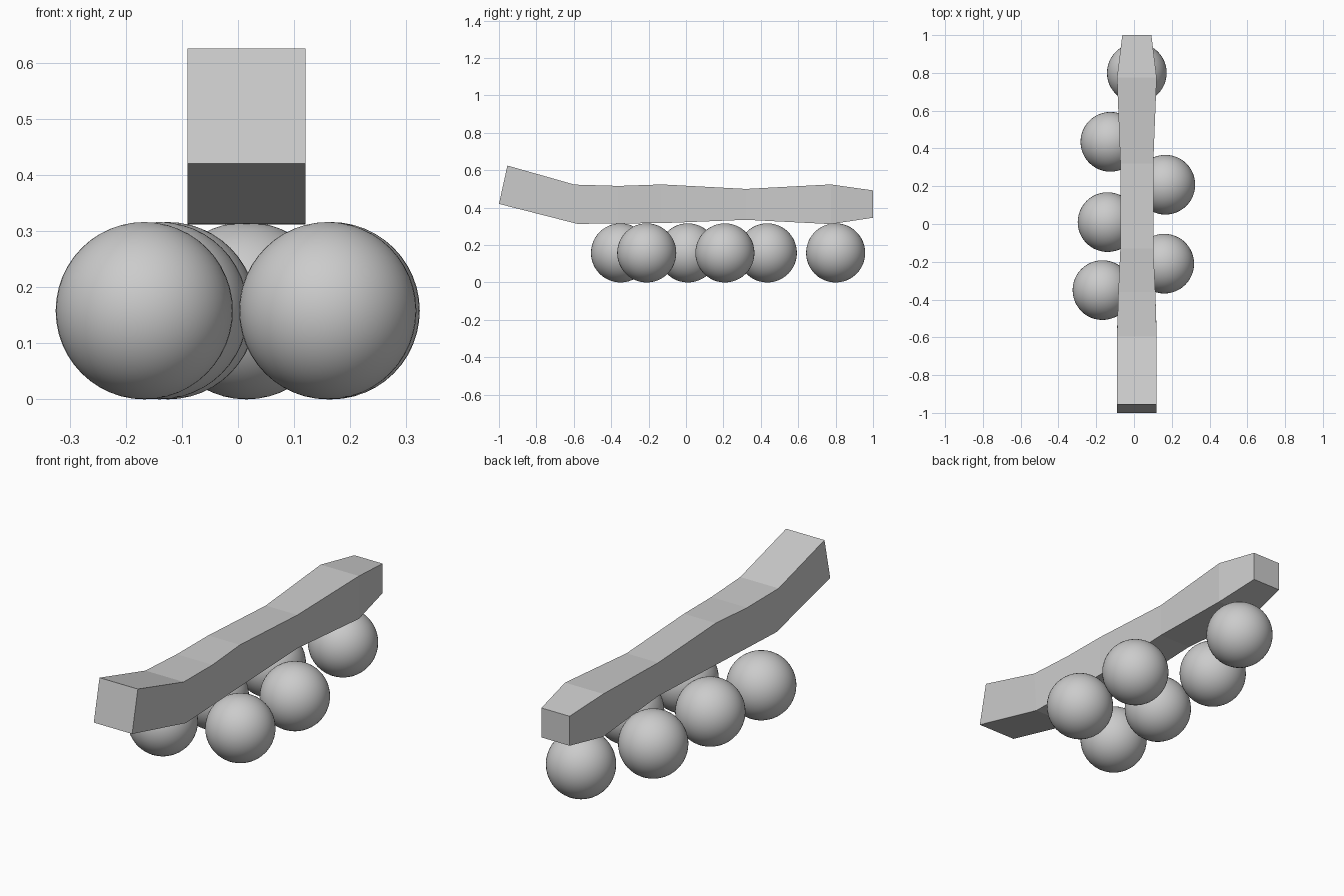
import bpy, bmesh

if "Cube" in bpy.data.objects:
    bpy.data.objects.remove(bpy.data.objects["Cube"])

# Carved board: cross-sections (y bottom, z bottom, y top, z top, half width)
CX = 0.015
sections = [
    (-1.0, 0.42, -0.955, 0.625, 0.105),
    (-0.58, 0.313, -0.596, 0.523, 0.105),
    (-0.36, 0.316, -0.36, 0.516, 0.098),
    (-0.13, 0.317, -0.13, 0.524, 0.087),
    (0.32, 0.335, 0.32, 0.50, 0.087),
    (0.775, 0.312, 0.775, 0.524, 0.105),
    (1.0, 0.346, 1.0, 0.492, 0.077),
]
bm = bmesh.new()
rings = []
for yb, zb, yt, zt, w in sections:
    rings.append([bm.verts.new(p) for p in (
        (CX - w, yb, zb), (CX + w, yb, zb), (CX + w, yt, zt), (CX - w, yt, zt))])
for a, b in zip(rings, rings[1:]):
    for i in range(4):
        j = (i + 1) % 4
        bm.faces.new((a[i], a[j], b[j], b[i]))
bm.faces.new(rings[0])
bm.faces.new(rings[-1])
bmesh.ops.recalc_face_normals(bm, faces=bm.faces)
mesh = bpy.data.meshes.new("board")
bm.to_mesh(mesh)
bm.free()
bpy.context.collection.objects.link(bpy.data.objects.new("board", mesh))

# Balls under the board, resting on the ground
R = 0.158
balls = [(0.015, 0.80), (-0.125, 0.435), (0.166, 0.208),
         (-0.14, 0.01), (0.16, -0.21), (-0.167, -0.35)]
for i, (x, y) in enumerate(balls):
    bpy.ops.mesh.primitive_uv_sphere_add(segments=48, ring_count=24, radius=R,
                                         location=(x, y, R))
    bpy.context.object.name = f"ball_{i + 1}"
    bpy.ops.object.shade_smooth()
